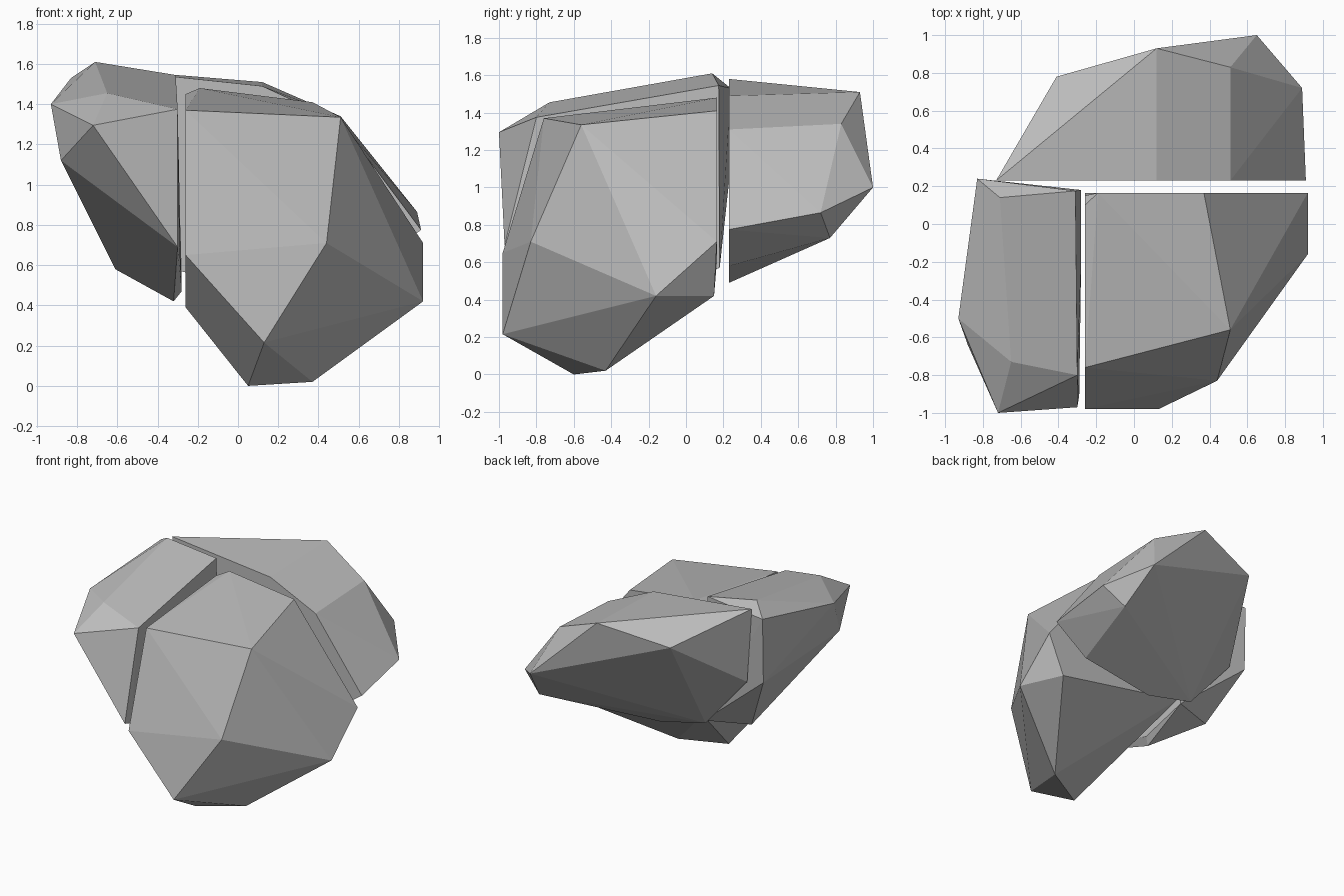
import bpy
import bmesh
import math

# Remove the default object
default_cube = bpy.data.objects.get("Cube")
if default_cube:
    bpy.data.objects.remove(default_cube, do_unlink=True)

# Planes of the cracks that split the boulder into three chunks
MAIN_SIDE = -.26
MAIN_BACK = .165
SIDE_CUT = -.3
REAR_CUT = .23

# One stone colour
stone = bpy.data.materials.new("stone_grey")
stone.use_nodes = True
stone_colour = (.5, .5, .5, 1)
stone.diffuse_color = stone_colour
shader = stone.node_tree.nodes["Principled BSDF"]
shader.inputs["Base Color"].default_value = stone_colour
shader.inputs["Roughness"].default_value = .9


def make_chunk(name, corners):
    """Wrap a faceted convex stone around its corner points."""
    bm = bmesh.new()
    for corner in corners:
        bm.verts.new(corner)
    hull = bmesh.ops.convex_hull(bm, input=bm.verts[:])
    leftover = [item for item in hull["geom_interior"] + hull["geom_unused"]
                if isinstance(item, bmesh.types.BMVert)]
    if leftover:
        bmesh.ops.delete(bm, geom=list(set(leftover)), context="VERTS")
    # Merge nearly coplanar triangles into broad flat facets
    bmesh.ops.dissolve_limit(bm, angle_limit=math.radians(2),
                             verts=bm.verts[:], edges=bm.edges[:])
    bmesh.ops.recalc_face_normals(bm, faces=bm.faces[:])
    mesh = bpy.data.meshes.new(name)
    bm.to_mesh(mesh)
    bm.free()
    mesh.materials.append(stone)
    chunk = bpy.data.objects.new(name, mesh)
    bpy.context.scene.collection.objects.link(chunk)
    return chunk


# Large front chunk: top rim, outer side, crack corners, underside
make_chunk("main_chunk", [
    (MAIN_SIDE, -.76, 1.37),
    (MAIN_SIDE, .1, 1.45),
    (-.19, MAIN_BACK, 1.48),
    (.37, MAIN_BACK, 1.41),
    (.51, -.56, 1.335),
    (.92, MAIN_BACK, .71),
    (.92, -.16, .42),
    (.44, -.83, .71),
    (MAIN_SIDE, -.98, .65),
    (MAIN_SIDE, -.66, .39),
    (MAIN_SIDE, MAIN_BACK, .6),
    (MAIN_SIDE, .15, 1.41),
    (.78, .15, .42),
    (.13, -.98, .215),
    (.05, -.6, 0),
    (.37, -.43, .02),
])

# Tall side chunk: crown, outer side, crack face, underside
make_chunk("side_chunk", [
    (-.71, .14, 1.61),
    (-.83, .24, 1.53),
    (-.31, .175, 1.545),
    (-.65, -.73, 1.455),
    (SIDE_CUT, -.8, 1.375),
    (-.93, -.5, 1.4),
    (-.72, -1, 1.295),
    (-.88, -.64, 1.12),
    (-.83, REAR_CUT, 1.03),
    (SIDE_CUT, -.97, .69),
    (-.29, -.91, .7),
    (-.28, .18, .57),
    (-.28, -.2, .47),
    (-.32, -.23, .42),
    (-.61, .06, .58),
])

# Wide rear chunk: top ridge, outer bulge, crack face
make_chunk("rear_chunk", [
    (-.73, REAR_CUT, 1.58),
    (.12, .93, 1.51),
    (.12, REAR_CUT, 1.49),
    (.51, .83, 1.34),
    (.51, REAR_CUT, 1.31),
    (.65, 1, 1),
    (.89, .72, .865),
    (.91, REAR_CUT, .775),
    (.73, .77, .73),
    (-.41, .78, 1.4),
    (-.69, REAR_CUT, 1),
    (-.33, REAR_CUT, .58),
    (.06, REAR_CUT, .49),
    (.64, REAR_CUT, .58),
])
